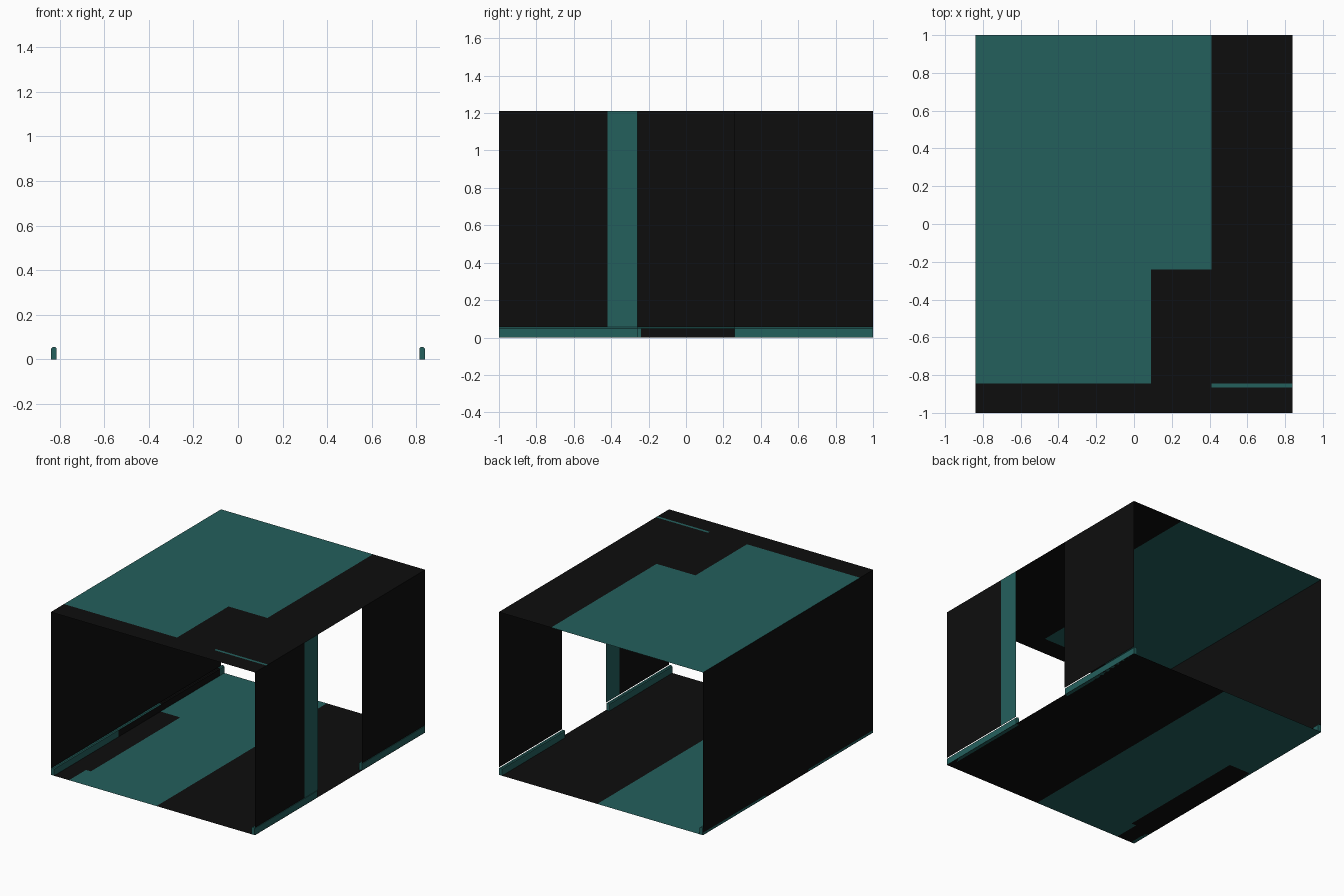
import bpy
import bmesh
from mathutils import Vector

if "Cube" in bpy.data.objects:
    bpy.data.objects.remove(bpy.data.objects["Cube"])

W, L, H = 0.84, 1.0, 1.21      # half width, half length, height
SILL = 0.055                   # rail height


def make_mat(name, rgb):
    m = bpy.data.materials.new(name)
    m.diffuse_color = (*rgb, 1)
    m.use_nodes = True
    m.node_tree.nodes["Principled BSDF"].inputs["Base Color"].default_value = m.diffuse_color
    return m


MATS = [make_mat("near black", (0.004, 0.004, 0.004)),
        make_mat("deep teal", (0.0175, 0.115, 0.108))]
BLACK, TEAL = 0, 1


def finish(bm, name):
    me = bpy.data.meshes.new(name)
    bm.to_mesh(me)
    bm.free()
    for m in MATS:
        me.materials.append(m)
    ob = bpy.data.objects.new(name, me)
    bpy.context.collection.objects.link(ob)
    return ob


def panel(name, us, vs, place, outward, rule):
    """Thin sheet cut along us and vs; rule(u, v) gives colour or None for a hole."""
    bm = bmesh.new()
    grid = [[bm.verts.new(place(u, v)) for v in vs] for u in us]
    for i in range(len(us) - 1):
        for j in range(len(vs) - 1):
            c = rule((us[i] + us[i + 1]) / 2, (vs[j] + vs[j + 1]) / 2)
            if c is None:
                continue
            f = bm.faces.new((grid[i][j], grid[i + 1][j],
                              grid[i + 1][j + 1], grid[i][j + 1]))
            f.material_index = c
            f.normal_update()
            if f.normal.dot(Vector(outward)) < 0:
                f.normal_flip()
    return finish(bm, name)


# Roof sheet with a stepped painted area and a fine stripe
def roof_rule(x, y):
    if x > 0.41:
        return TEAL if -0.865 < y < -0.845 else BLACK
    if y < -0.845:
        return BLACK
    return TEAL if x < 0.09 or y > -0.24 else BLACK


panel("roof", [-W, 0.09, 0.41, W], [-L, -0.865, -0.845, -0.24, L],
      lambda x, y: (x, y, H), (0, 0, 1), roof_rule)


# Floor sheet with a painted lane
def floor_rule(x, y):
    if x > 0.03:
        return BLACK
    if y < 0.25 and x < (-0.69 if y < -0.8 else -0.65):
        return BLACK
    return TEAL


panel("floor", [-W, -0.69, -0.65, 0.03, W], [-L, -0.8, 0.25, L],
      lambda x, y: (x, y, 0), (0, 0, -1), floor_rule)


# Right wall, open in the middle, with a coloured door post
def right_rule(y, z):
    if y < -0.42:
        return BLACK
    if y < -0.26:
        return TEAL
    return None if y < 0.26 else BLACK


panel("right_wall", [-L, -0.42, -0.26, 0.26, L], [SILL, H],
      lambda y, z: (W, y, z), (1, 0, 0), right_rule)

# Left wall, closed
panel("left_wall", [-L, L], [0.018, H],
      lambda y, z: (-W, y, z), (-1, 0, 0), lambda y, z: BLACK)


# Bottom rails: long boxes with softened top edges
def rail(name, side, y0, y1, inner=TEAL, top=TEAL, outer=TEAL):
    bm = bmesh.new()
    prof = [(0.838, 0.0), (0.838, SILL - 0.006), (0.832, SILL),
            (0.819, SILL), (0.813, SILL - 0.006), (0.813, 0.0)]
    ends = [[bm.verts.new((side * x, y, z)) for x, z in prof] for y in (y0, y1)]
    n = len(prof)
    for i in range(n):
        k = (i + 1) % n
        bm.faces.new((ends[0][i], ends[0][k], ends[1][k], ends[1][i]))
    bm.faces.new(ends[0])
    bm.faces.new(ends[1][::-1])
    bmesh.ops.recalc_face_normals(bm, faces=bm.faces)
    for f in bm.faces:
        nx = f.normal.x * side
        f.material_index = TEAL
        if f.normal.z > 0.5:
            f.material_index = top
        elif nx < -0.9:
            f.material_index = inner
        elif nx > 0.9:
            f.material_index = outer
    return finish(bm, name)


rail("right_rail_front", 1, -L, -0.26)
rail("right_rail_back", 1, 0.26, L)
rail("left_rail_front", -1, -L, -0.24)
rail("left_rail_middle", -1, -0.24, 0.26, inner=BLACK, outer=BLACK)
rail("left_rail_back", -1, 0.26, 0.95, inner=BLACK, top=BLACK)
rail("left_rail_end", -1, 0.95, L)
